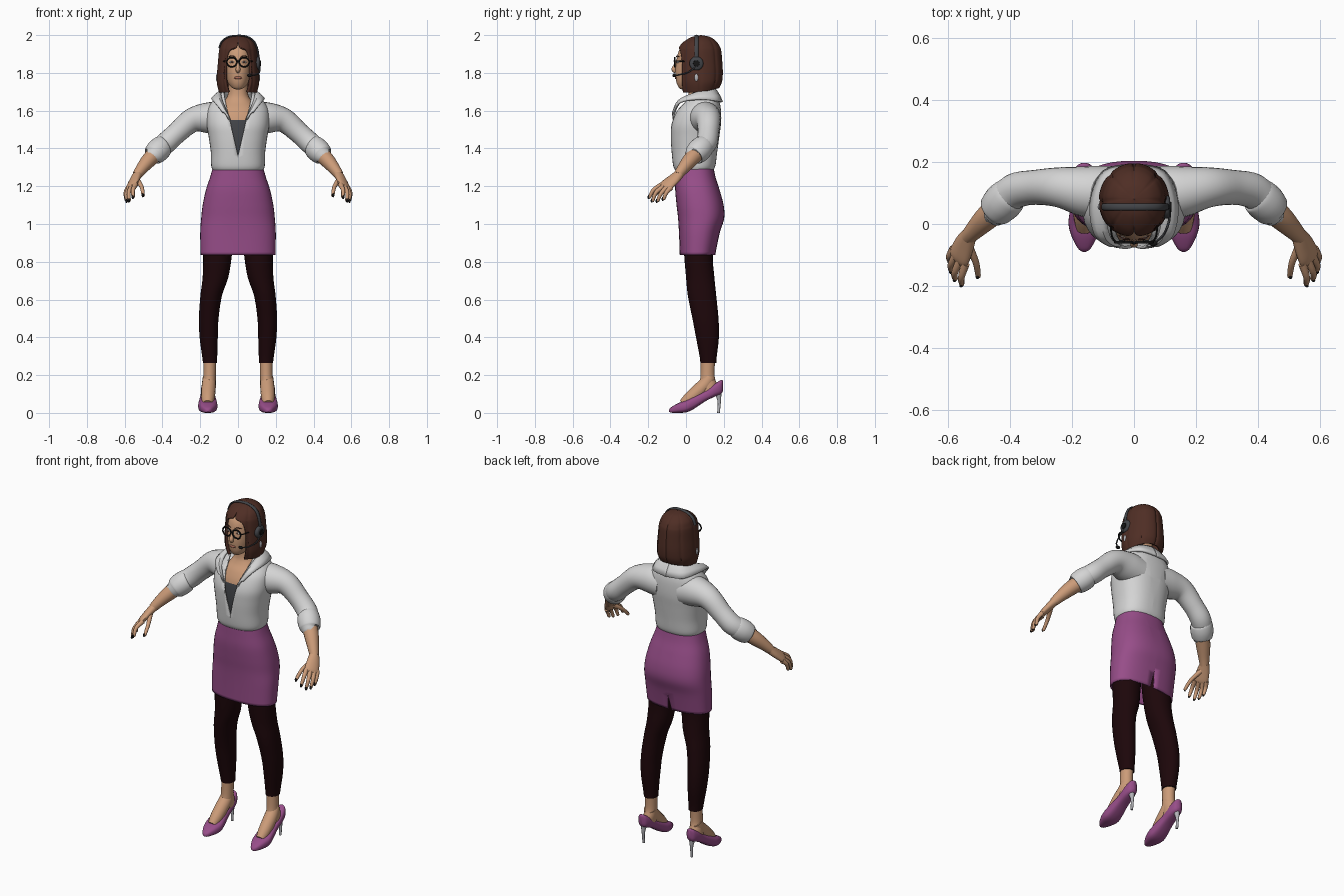
import bpy, bmesh, math
from mathutils import Vector


def material(name, rgb):
    m = bpy.data.materials.new(name)
    m.diffuse_color = (*rgb, 1)
    return m


SKIN = material("skin", (0.60, 0.33, 0.19))
HAIR = material("brown hair", (0.078, 0.027, 0.018))
SHIRT = material("white cloth", (0.66, 0.66, 0.66))
SKIRT = material("purple", (0.31, 0.075, 0.25))
LEGS = material("dark maroon", (0.012, 0.002, 0.003))
GREY = material("dark grey", (0.055, 0.058, 0.065))
BLACK = material("black", (0.008, 0.008, 0.008))
SILVER = material("silver", (0.45, 0.45, 0.48))
LIPS = material("lips", (0.40, 0.15, 0.10))
WHITE = material("eye white", (0.8, 0.8, 0.8))


def spline(keys, steps=5):
    """Smooth interpolation through tuples of numbers."""
    out = []
    for i in range(len(keys) - 1):
        a, b = keys[max(i - 1, 0)], keys[i]
        c, d = keys[i + 1], keys[min(i + 2, len(keys) - 1)]
        for s in range(steps):
            t = s / steps
            out.append([q + 0.5 * t * (r - p + t * (2*p - 5*q + 4*r - e + t * (3*(q - r) + e - p)))
                        for p, q, r, e in zip(a, b, c, d)])
    return out + [list(keys[-1])]


def finish(name, bm, mat, mirror=False, thick=0, offset=-1):
    bmesh.ops.remove_doubles(bm, verts=bm.verts, dist=1e-4)
    bmesh.ops.recalc_face_normals(bm, faces=bm.faces)
    me = bpy.data.meshes.new(name)
    bm.to_mesh(me)
    bm.free()
    me.materials.append(mat)
    ob = bpy.data.objects.new(name, me)
    bpy.context.collection.objects.link(ob)
    if thick:
        so = ob.modifiers.new("thickness", 'SOLIDIFY')
        so.thickness, so.offset = thick, offset
    if mirror:
        ob.modifiers.new("mirror", 'MIRROR')
    return ob


def skin(name, rings, mat, closed=True, caps=True, **kw):
    """Surface through a list of rings of points."""
    bm = bmesh.new()
    vs = [[bm.verts.new(p) for p in r] for r in rings]
    n = len(vs[0])
    for r0, r1 in zip(vs, vs[1:]):
        for i in range(n if closed else n - 1):
            j = (i + 1) % n
            bm.faces.new((r0[i], r0[j], r1[j], r1[i]))
    if caps and closed:
        bm.faces.new(vs[0])
        bm.faces.new(vs[-1])
    return finish(name, bm, mat, **kw)


def power(v, n):
    return math.copysign(abs(v) ** (2 / n), v)


def body(name, keys, mat, n=2.3, sides=40, steps=5, **kw):
    """Stack of level ovals: (z, centre x, front y, back y, half width)."""
    rings = []
    for z, cx, y0, y1, hw in spline(keys, steps):
        rings.append([(cx + hw * power(math.sin(a), n),
                       (y0 + y1) / 2 - (y1 - y0) / 2 * power(math.cos(a), n), z)
                      for a in (math.tau * i / sides for i in range(sides))])
    return skin(name, rings, mat, **kw)


def tube(name, keys, mat, ref=None, sides=16, steps=5, **kw):
    """Tube along a path: (x, y, z, radius[, radius along ref])."""
    pts = spline(keys, steps)
    P = [Vector(p[:3]) for p in pts]
    if ref is None:
        d = P[-1] - P[0]
        k = min(range(3), key=lambda i: abs(d[i]))
        ref = [1 if i == k else 0 for i in range(3)]
    rings = []
    for i, p in enumerate(pts):
        t = (P[min(i + 1, len(P) - 1)] - P[max(i - 1, 0)]).normalized()
        u = t.cross(Vector(ref)).normalized()
        v = u.cross(t)
        rings.append([P[i] + u * p[3] * math.cos(a) + v * p[-1] * math.sin(a)
                      for a in (math.tau * j / sides for j in range(sides))])
    return skin(name, rings, mat, **kw)


def ball(name, c, r, mat, **kw):
    bm = bmesh.new()
    bmesh.ops.create_uvsphere(bm, u_segments=16, v_segments=10, radius=1)
    for v in bm.verts:
        v.co = [c[i] + r[i] * v.co[i] for i in range(3)]
    return finish(name, bm, mat, **kw)


def cut_v(ob, z0, slope, side):
    """Cut a clean V opening on the front (side -1) or back (side 1)."""
    bm = bmesh.new()
    bm.from_mesh(ob.data)
    for s in (1, -1):
        bmesh.ops.bisect_plane(bm, geom=bm.verts[:] + bm.edges[:] + bm.faces[:],
                               plane_co=(0, 0, z0), plane_no=(s, 0, -slope))
    gone = []
    for f in bm.faces:
        c = f.calc_center_median()
        if (c.y - 0.06) * side > 0 and abs(c.x) < slope * (c.z - z0):
            gone.append(f)
    bmesh.ops.delete(bm, geom=gone, context='FACES')
    bm.to_mesh(ob.data)
    bm.free()


# blouse, open in a V at the front
blouse = body("blouse", [(1.285, 0, -.058, .145, .134), (1.31, 0, -.068, .156, .142),
              (1.38, 0, -.076, .165, .144), (1.46, 0, -.081, .176, .155), (1.53, 0, -.078, .185, .166),
              (1.60, 0, -.05, .185, .163), (1.645, 0, -.012, .178, .14), (1.675, 0, .008, .165, .11),
              (1.70, 0, .015, .15, .085)], SHIRT, n=2.4, caps=False, thick=.01)
cut_v(blouse, 1.36, 0.23, -1)

# chest and neck, with the dark top below the neckline
chest = body("chest_and_neck", [(1.34, 0, -.058, .14, .12), (1.45, 0, -.064, .15, .13),
             (1.55, 0, -.055, .155, .13), (1.61, 0, -.03, .15, .105), (1.65, 0, .0, .14, .075),
             (1.69, 0, .014, .13, .053), (1.78, 0, .015, .125, .05)], SKIN)
chest.data.materials.append(GREY)
for f in chest.data.polygons:
    f.material_index = int(f.center.z < 1.55)

# collar: strip from lapel tip to the back of the neck
inner = [(.044, -.069, 1.55), (.078, -.04, 1.635), (.09, .04, 1.69), (.065, .125, 1.712), (0, .15, 1.716)]
outer = [(.082, -.068, 1.592), (.126, -.03, 1.645), (.138, .07, 1.66), (.098, .168, 1.65), (0, .19, 1.645)]
rows = []
for a, b in zip(spline(inner), spline(outer)):
    a, b = Vector(a), Vector(b)
    rows.append([a, a.lerp(b, .35) + Vector((0, -.003, .011)), a.lerp(b, .7) + Vector((0, 0, .009)), b])
skin("collar", rows, SHIRT, closed=False, mirror=True, thick=.012, offset=0)

# sleeves, rolled cuffs, forearms
tube("sleeve", [(.07, .1, 1.555, .086), (.15, .104, 1.562, .083), (.24, .118, 1.55, .065),
     (.32, .118, 1.485, .056), (.38, .108, 1.43, .057), (.418, .08, 1.4, .054)], SHIRT, sides=24, mirror=True)
tube("rolled_cuff", [(.39, .098, 1.418, .05), (.402, .09, 1.41, .06), (.425, .068, 1.388, .063),
     (.447, .044, 1.366, .056), (.45, .041, 1.363, .044)], SHIRT, sides=24, mirror=True)
tube("forearm", [(.42, .07, 1.39, .044), (.472, .022, 1.338, .04), (.512, -.018, 1.29, .031),
     (.535, -.042, 1.258, .025)], SKIN, mirror=True)

# hands with dark nails
tube("palm", [(.53, -.034, 1.265, .024, .026), (.546, -.065, 1.237, .021, .036), (.563, -.105, 1.203, .017, .041),
     (.57, -.12, 1.19, .008, .03)], SKIN, ref=(.04, .06, -.015), mirror=True)
digits = {"index_finger": ((.543, -.128, 1.208), (.556, -.172, 1.18), (.555, -.193, 1.142)),
          "middle_finger": ((.560, -.116, 1.2), (.578, -.158, 1.168), (.576, -.176, 1.124)),
          "ring_finger": ((.573, -.099, 1.195), (.590, -.132, 1.162), (.588, -.15, 1.122)),
          "little_finger": ((.581, -.08, 1.192), (.595, -.104, 1.166), (.593, -.118, 1.132)),
          "thumb": ((.535, -.065, 1.236), (.51, -.122, 1.196), (.502, -.166, 1.152))}
for name, (a, b, c) in digits.items():
    end = Vector(c) + (Vector(c) - Vector(b)).normalized() * .004
    tube(name, [(*a, .014), (*b, .0108), (*c, .0085), (*end, .004)], SKIN, sides=12, steps=4, mirror=True)
    tip = Vector(c) + Vector((.002, -.005, 0))
    ball(name + "_nail", tip, (.006, .006, .011), BLACK, mirror=True)

# skirt with back slit
skirt = body("skirt", [(1.32, 0, -.054, .142, .128), (1.25, 0, -.056, .156, .147), (1.18, 0, -.057, .178, .17),
             (1.1, 0, -.05, .199, .187), (1.03, 0, -.042, .202, .195), (.95, 0, -.037, .178, .2),
             (.836, 0, -.033, .155, .198)], SKIRT, n=2.4, caps=False, thick=.008)
cut_v(skirt, .93, -.13, 1)

# leggings, ankles, feet
body("legging", [(1.02, .1, -.02, .16, .085), (.84, .108, -.01, .142, .076), (.72, .119, .0, .15, .068),
     (.62, .142, .01, .16, .057), (.5, .155, .034, .172, .052), (.4, .155, .053, .174, .048),
     (.3, .15, .072, .163, .04), (.265, .148, .076, .161, .037)], LEGS, sides=28, n=2.1, mirror=True)
body("ankle", [(.32, .149, .078, .157, .035), (.2, .15, .077, .151, .033), (.15, .153, .07, .165, .035),
     (.11, .157, .07, .175, .033)], SKIN, sides=24, n=2, mirror=True)
tube("foot", [(.152, .125, .19, .034), (.154, .105, .155, .037), (.157, .065, .115, .038),
     (.159, .02, .075, .035), (.16, -.015, .046, .026)], SKIN, mirror=True)

# court shoes: cross-sections along y (y, bottom, top, half width)
rings = []
for y, z0, z1, hw in spline([(-.09, .006, .016, .005), (-.078, .001, .03, .021), (-.04, 0, .052, .041),
                             (0, .003, .067, .051), (.04, .02, .088, .047), (.1, .06, .117, .038),
                             (.15, .085, .152, .036), (.185, .1, .174, .026), (.197, .12, .17, .008)]):
    rings.append([(.16 + hw * power(math.cos(a), 2.8), y, (z0 + z1) / 2 + (z1 - z0) / 2 * power(math.sin(a), 2.8))
                  for a in (math.tau * i / 24 for i in range(24))])
skin("shoe", rings, SKIRT, mirror=True)
tube("shoe_heel", [(.16, .17, .105, .018), (.16, .176, .06, .009), (.16, .172, 0, .007)], SILVER,
     sides=12, mirror=True)

# head and face
body("head", [(1.712, 0, -.02, .0, .008), (1.72, 0, -.036, .03, .03), (1.745, 0, -.049, .1, .052),
     (1.78, 0, -.055, .15, .065), (1.82, 0, -.056, .165, .071), (1.87, 0, -.05, .17, .073),
     (1.92, 0, -.036, .165, .07), (1.96, 0, 0, .14, .055), (1.98, 0, .04, .1, .02)], SKIN, n=2.2)
tube("nose", [(0, -.046, 1.868, .006), (0, -.057, 1.84, .009), (0, -.064, 1.818, .0125),
     (0, -.054, 1.806, .009)], SKIN, sides=12)
ball("lips", (0, -.053, 1.774), (.022, .006, .007), LIPS)
ball("eye", (.031, -.043, 1.857), (.013, .008, .006), WHITE, mirror=True)
ball("iris", (.031, -.0495, 1.857), (.0055, .003, .0055), HAIR, mirror=True)
tube("eyebrow", [(.014, -.05, 1.884, .002), (.032, -.047, 1.89, .003), (.05, -.036, 1.885, .0015)], HAIR,
     sides=8, mirror=True)

# round glasses
hoop = [(.033 + .028 * math.cos(math.tau * i / 6), -.059, 1.857 + .025 * math.sin(math.tau * i / 6), .004)
        for i in range(7)]
tube("glasses_rim", hoop, BLACK, ref=(0, 1, 0), sides=8, steps=6, mirror=True)
tube("glasses_bridge", [(-.008, -.06, 1.86, .003), (0, -.063, 1.863, .003), (.008, -.06, 1.86, .003)], BLACK, sides=8)
tube("glasses_arm", [(.059, -.058, 1.862, .003), (.072, -.035, 1.862, .003), (.08, .05, 1.86, .003)], BLACK,
     sides=8, mirror=True)

# bob hair: open ovals (z, front y, back y, half width, half angle left open for the face)
rings = []
for z, y0, y1, hw, gap in spline([(2.0, .0799, .0801, .0001, 0), (1.99, .03, .128, .05, 0),
                                  (1.965, -.012, .162, .082, 0), (1.938, -.036, .18, .095, 5),
                                  (1.915, -.044, .187, .101, 29), (1.86, -.048, .192, .106, 39),
                                  (1.8, -.047, .195, .111, 39), (1.745, -.042, .19, .112, 36),
                                  (1.695, -.03, .176, .1, 31)]):
    g, ring = math.radians(max(gap, 0)), []
    for i in range(97):
        a = g + (math.tau - 2 * g) * i / 96
        k = 1.01 - .045 * (1 - abs(math.sin(a * 4))) ** 4   # strand grooves
        lift = .025 * max(0, -math.cos(a)) * max(0, min(1, (1.76 - z) / .065))
        ring.append((hw * k * math.sin(a), (y0 + y1) / 2 - (y1 - y0) / 2 * k * math.cos(a), z + lift))
    rings.append(ring)
skin("bob_hair", rings, HAIR, closed=False, thick=.016)

# one-sided headset and earrings
tube("headset_band", [(.107, .055, 1.85, .005, .011), (.106, .055, 1.91, .005, .011), (.085, .055, 1.966, .005, .011),
     (.045, .055, 1.992, .005, .011), (0, .055, 1.997, .005, .011), (-.05, .055, 1.99, .005, .011),
     (-.085, .055, 1.966, .005, .011), (-.1, .055, 1.93, .005, .011)], GREY, ref=(0, 1, 0), sides=12)
tube("headset_ear_cup", [(.09, .055, 1.85, .036), (.108, .055, 1.85, .037), (.116, .055, 1.85, .03)], GREY,
     sides=28, steps=2)
tube("headset_cup_cap", [(.11, .055, 1.85, .018), (.121, .055, 1.85, .016)], BLACK, sides=24, steps=1)
tube("headset_boom", [(.114, .05, 1.83, .004), (.113, .01, 1.803, .004), (.095, -.035, 1.79, .004),
     (.066, -.06, 1.787, .004)], GREY, sides=8)
ball("headset_microphone", (.062, -.062, 1.787), (.014, .01, .009), BLACK)
ball("earring", (.111, .055, 1.775), (.006, .01, .02), SILVER, mirror=True)

# smooth shading, keeping sharp rims
bpy.ops.object.select_all(action='SELECT')
bpy.context.view_layer.objects.active = blouse
bpy.ops.object.shade_smooth_by_angle(angle=math.radians(45))
